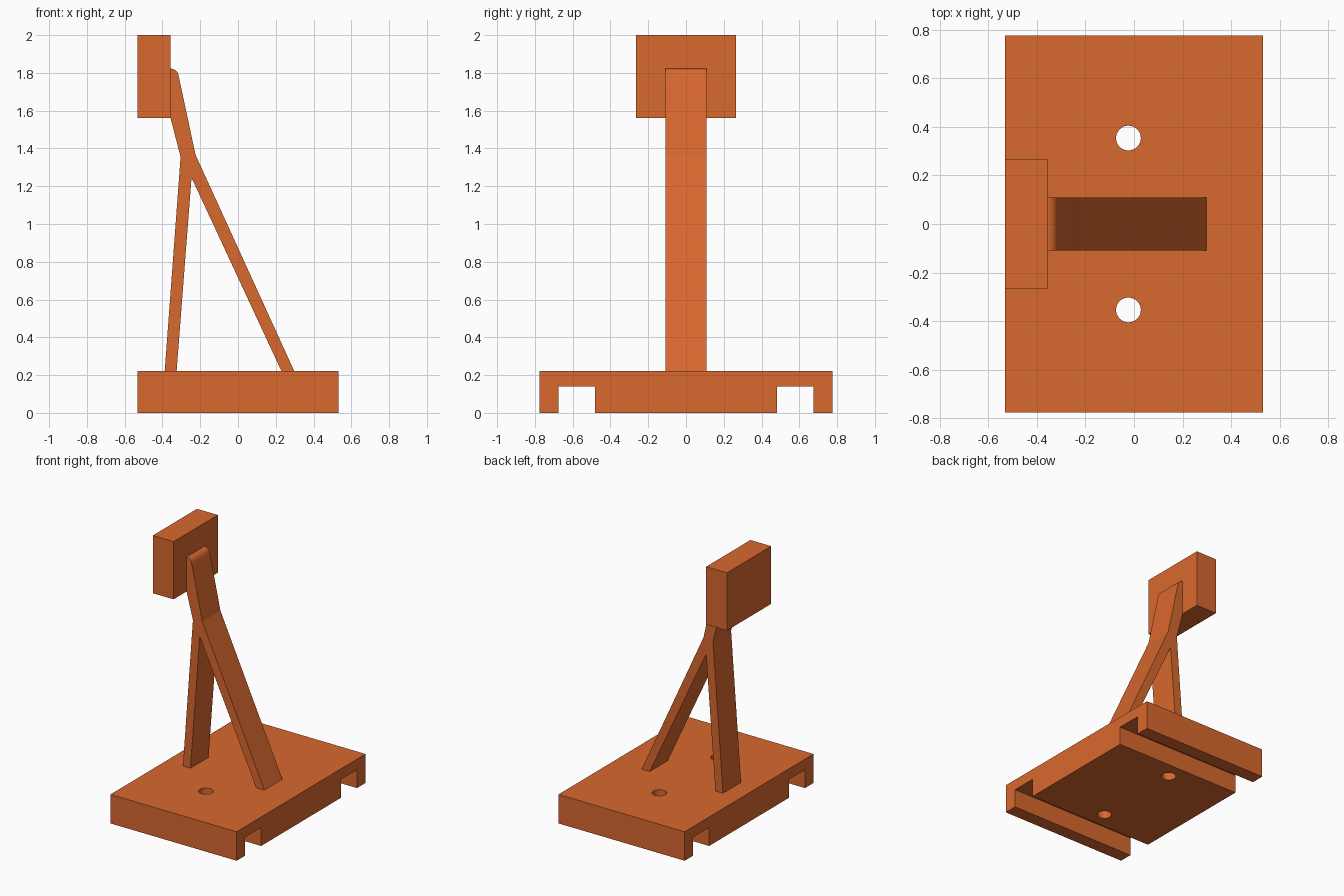
import bpy, bmesh
from math import sin, cos, radians
from mathutils import Vector

if "Cube" in bpy.data.objects:
    bpy.data.objects.remove(bpy.data.objects["Cube"])

orange = bpy.data.materials.new("orange")
orange.diffuse_color = (0.69, 0.138, 0.027, 1)
orange.use_nodes = True
orange.node_tree.nodes["Principled BSDF"].inputs["Base Color"].default_value = orange.diffuse_color


def prism(name, points, push):
    """Extrude a closed 3D outline along the push vector."""
    bm = bmesh.new()
    face = bm.faces.new([bm.verts.new(p) for p in points])
    out = bmesh.ops.extrude_face_region(bm, geom=[face])
    moved = [g for g in out["geom"] if isinstance(g, bmesh.types.BMVert)]
    bmesh.ops.translate(bm, verts=moved, vec=Vector(push))
    bmesh.ops.recalc_face_normals(bm, faces=bm.faces)
    mesh = bpy.data.meshes.new(name)
    bm.to_mesh(mesh)
    bm.free()
    mesh.materials.append(orange)
    obj = bpy.data.objects.new(name, mesh)
    bpy.context.collection.objects.link(obj)
    return obj


# Base plate with two open channels running underneath along x
half = [(0.481, 0), (0.481, 0.14), (0.674, 0.14), (0.674, 0), (0.776, 0), (0.776, 0.221)]
section = half + [(-y, z) for y, z in reversed(half)]
base = prism("base", [(-0.532, y, z) for y, z in section], (1.064, 0, 0))

# Two mounting holes drilled through the plate
for side in (-1, 1):
    bpy.ops.mesh.primitive_cylinder_add(vertices=48, radius=0.051, depth=0.6,
                                        location=(-0.023, side * 0.354, 0.1))
    cutter = bpy.context.object
    cutter.name = "hole_cutter"
    cutter.hide_render = True
    cutter.hide_set(True)
    cut = base.modifiers.new("hole", 'BOOLEAN')
    cut.operation = 'DIFFERENCE'
    cut.solver = 'EXACT'
    cut.object = cutter

# Forked stand: two legs joining into a leaning neck with a rounded tip
tip = [(-0.358 + 0.044 * cos(radians(a)), 1.779 + 0.044 * sin(radians(a)))
       for a in range(10, 91, 10)]
outline = [(-0.388, 0.221), (-0.325, 0.221), (-0.246, 1.245), (0.23, 0.221),
           (0.298, 0.221), (-0.225, 1.367)] + tip + [(-0.357, 1.56), (-0.304, 1.355)]
stand = prism("forked_stand", [(x, -0.109, z) for x, z in outline], (0, 0.218, 0))

# Block held at the top of the stand
block = prism("top_block", [(-0.532, -0.266, 1.56), (-0.357, -0.266, 1.56),
                            (-0.357, -0.266, 2.0), (-0.532, -0.266, 2.0)], (0, 0.532, 0))

# Smooth only the rounded tip
bpy.ops.object.select_all(action='DESELECT')
stand.select_set(True)
bpy.context.view_layer.objects.active = stand
bpy.ops.object.shade_smooth_by_angle(angle=radians(12))
